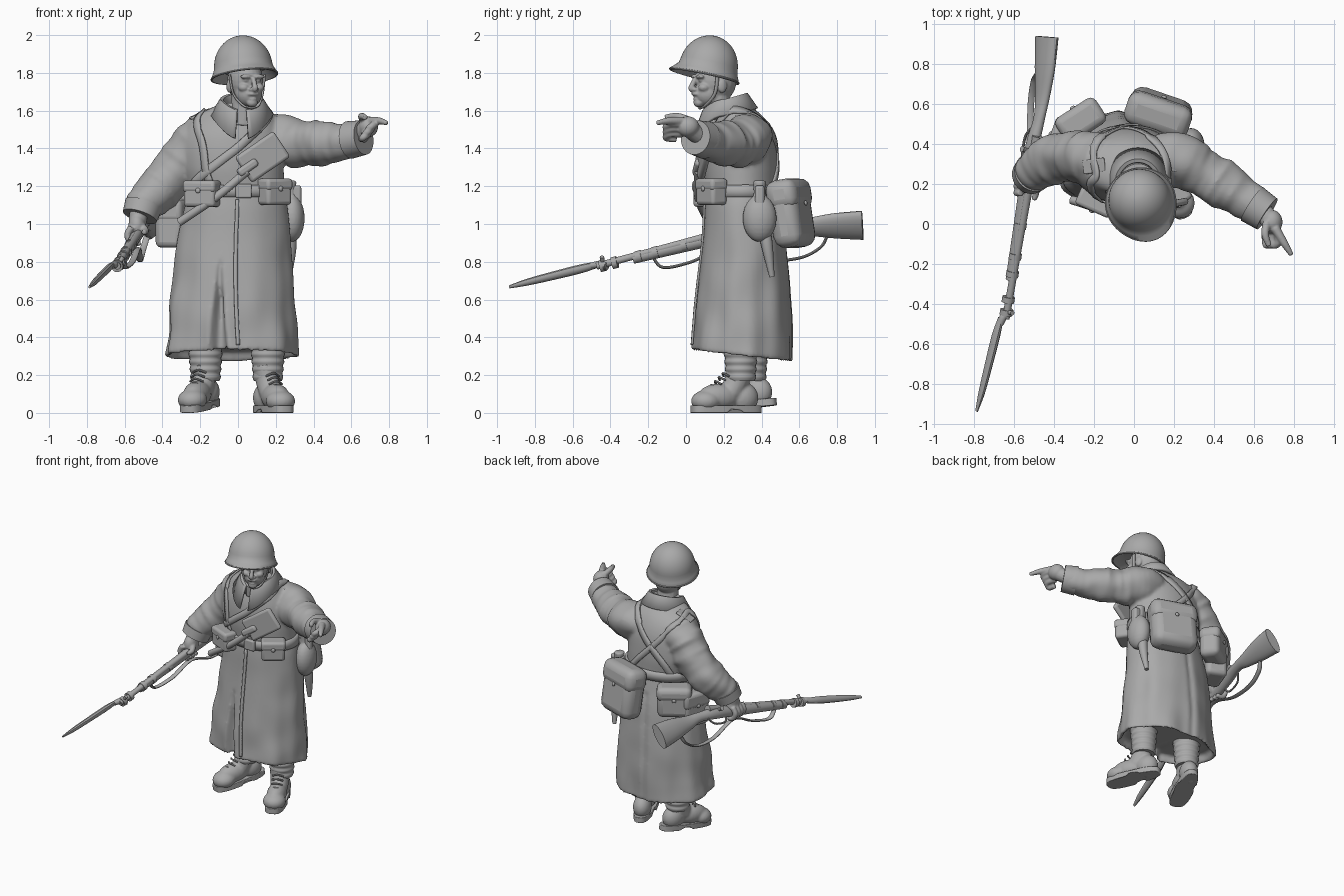
import bpy, bmesh
from math import sin, cos, pi, radians, exp
from mathutils import Vector, Matrix, noise

if "Cube" in bpy.data.objects:
    bpy.data.objects.remove(bpy.data.objects["Cube"])

grey = bpy.data.materials.new("plain grey")
grey.use_nodes = True
GREY = (0.4, 0.4, 0.4, 1)
grey.diffuse_color = GREY
grey.node_tree.nodes["Principled BSDF"].inputs["Base Color"].default_value = GREY


# ---------- helpers ----------
def finish(name, bm, voxel=0, relax=3, matrix=None, bevel=0):
    bmesh.ops.recalc_face_normals(bm, faces=bm.faces)
    if matrix:
        bm.transform(matrix)
    mesh = bpy.data.meshes.new(name)
    bm.to_mesh(mesh)
    bm.free()
    mesh.materials.append(grey)
    ob = bpy.data.objects.new(name, mesh)
    bpy.context.collection.objects.link(ob)
    bpy.ops.object.select_all(action='DESELECT')
    ob.select_set(True)
    bpy.context.view_layer.objects.active = ob
    bpy.ops.object.shade_smooth_by_angle(angle=radians(40))
    if bevel:
        m = ob.modifiers.new("rounding", 'BEVEL')
        m.width, m.segments = bevel, 3
    if voxel:
        m = ob.modifiers.new("fuse", 'REMESH')
        m.mode, m.voxel_size, m.use_smooth_shade = 'VOXEL', voxel, True
        m = ob.modifiers.new("relax", 'SMOOTH')
        m.iterations = relax
    return ob


def skin(bm, rings):
    rows = [[bm.verts.new(p) for p in r] for r in rings]
    n = len(rows[0])
    for a, b in zip(rows, rows[1:]):
        for i in range(n):
            bm.faces.new((a[i], a[(i + 1) % n], b[(i + 1) % n], b[i]))
    bm.faces.new(rows[0])
    bm.faces.new(rows[-1])


def spline(nodes, steps=6):
    pts = [Vector(n) for n in nodes]
    pts = [pts[0] * 2 - pts[1]] + pts + [pts[-1] * 2 - pts[-2]]
    out = []
    for a, b, c, d in zip(pts, pts[1:], pts[2:], pts[3:]):
        for k in range(steps):
            t = k / steps
            out.append((b * 2 + (c - a) * t + (a * 2 - b * 5 + c * 4 - d) * t * t
                        + (b * 3 - a - c * 3 + d) * t ** 3) / 2)
    return out + [pts[-2]]


def tube(bm, nodes, up=(0.1, 0.2, 1), sides=16, steps=6, rough=0):
    """Sweep through nodes (x, y, z, radius) or (x, y, z, half width, half height)."""
    path = spline(nodes, steps)
    rings = []
    for i, p in enumerate(path):
        c = Vector(p[:3])
        d = (Vector(path[min(i + 1, len(path) - 1)][:3]) - Vector(path[max(i - 1, 0)][:3])).normalized()
        s = d.cross(Vector(up)).normalized()
        u = s.cross(d)
        ring = []
        for k in range(sides):
            a = 2 * pi * k / sides
            off = s * p[3] * cos(a) + u * p[-1] * sin(a)
            if rough:
                q = c + off
                off *= 1 + rough * noise.noise(q * 9) + rough * noise.noise(q * 3 + d * (q.dot(d) * 14))
            ring.append(c + off)
        rings.append(ring)
    skin(bm, rings)


def one_tube(name, nodes, **kw):
    bm = bmesh.new()
    tube(bm, nodes, **kw)
    return finish(name, bm)


def ball(bm, c, r):
    bmesh.ops.create_uvsphere(bm, u_segments=24, v_segments=14, radius=1,
                              matrix=Matrix.Translation(c) @ Matrix.Diagonal((*r, 1)))


def place(c, z=0, y=0, x=0):
    return (Matrix.Translation(c) @ Matrix.Rotation(radians(z), 4, 'Z')
            @ Matrix.Rotation(radians(y), 4, 'Y') @ Matrix.Rotation(radians(x), 4, 'X'))


def box(name, matrix, size, bevel=0.02, c=(0, 0, 0)):
    bm = bmesh.new()
    bmesh.ops.create_cube(bm, size=1, matrix=Matrix.Translation(c) @ Matrix.Diagonal((*size, 1)))
    return finish(name, bm, matrix=matrix, bevel=bevel)


# ---------- greatcoat: stacked ovals (z, centre x, centre y, half width, half depth) ----------
OVALS = spline([(.31, -.03, .3, .35, .27), (.6, -.03, .305, .33, .25), (.9, -.02, .31, .3, .22),
                (1.08, -.01, .3, .275, .2), (1.17, -.01, .295, .255, .19), (1.3, -.03, .29, .27, .195),
                (1.45, -.03, .288, .265, .18), (1.56, -.02, .275, .215, .14), (1.64, .02, .22, .11, .1)], 10)


def body(angle, z):
    i = next((k for k in range(1, len(OVALS)) if OVALS[k][0] >= z), len(OVALS) - 1)
    a, b = OVALS[i - 1], OVALS[i]
    o = a.lerp(b, min(1, max(0, (z - a[0]) / (b[0] - a[0]))))
    return Vector((o[1] + o[3] * cos(angle), o[2] + o[4] * sin(angle), z))


def coat_point(angle, z):
    p = body(angle, z)
    drop = max(0, 1.12 - z)
    fold = drop * 0.028 * sin(7 * angle + 3 * z) + drop * 0.014 * sin(13 * angle - 2 * z)
    fold += 0.05 * noise.noise(p * 5) * (0.4 + drop)
    slit = max(0.001, (0.85 - z) * 0.24)
    fold -= 0.28 * exp(-((angle - radians(257)) / slit) ** 4) if z < 0.83 else 0
    fold -= 0.05 * exp(-((angle - radians(92)) / 0.06) ** 2) if z < 1.05 else 0
    p.z -= (p.y - .3) * .4 * max(0, .6 - z)
    c = Vector((-.02, .3, p.z))
    return c + (p - c) * (1 + fold)


bm = bmesh.new()
angles = [2 * pi * k / 180 for k in range(180)]
rings = [[coat_point(a, o[0]) for a in angles] for o in OVALS]
hem = Vector((-.02, .3, .31))
rings[:0] = [[hem + (p - hem) * s + Vector((0, 0, lift)) for p in rings[0]]
             for s, lift in ((.8, .045), (.88, .04), (.93, .0), (.975, -.012))]
skin(bm, rings)
tube(bm, [(-.13, .31, 1.48, .125), (-.22, .33, 1.42, .135), (-.32, .34, 1.29, .125), (-.42, .315, 1.18, .12),
          (-.49, .265, 1.11, .1), (-.52, .24, 1.05, .088)], up=(0, 1, .3), sides=40, rough=.11)
tube(bm, [(.08, .31, 1.47, .12), (.21, .32, 1.445, .13), (.35, .25, 1.425, .12), (.48, .17, 1.43, .11),
          (.6, .095, 1.445, .095), (.65, .06, 1.455, .088)], sides=40, rough=.11)
coat = finish("greatcoat", bm, voxel=.011, relax=4)
one_tube("right_cuff", [(-.5, .26, 1.1, .101), (-.52, .24, 1.04, .094)], up=(0, 1, .3), sides=32)
one_tube("left_cuff", [(.59, .1, 1.445, .1), (.665, .05, 1.458, .092)], sides=32)

# collar: turned-down sheet, open at the front, higher at the nape
bm = bmesh.new()
rows = []
for r, z, dip in ((.085, 1.56, .02), (.098, 1.655, .05), (.115, 1.66, .06), (.168, 1.58, .13)):
    row = []
    for k in range(41):
        a = radians(-78 + 336 * k / 40)
        front = max(0, -sin(a)) ** 2
        row.append(bm.verts.new((.02 + r * cos(a), .205 + r * 1.05 * sin(a), z - dip * front + .035 * max(0, sin(a)))))
    rows.append(row)
for a, b in zip(rows, rows[1:]):
    for i in range(40):
        bm.faces.new((a[i], a[i + 1], b[i + 1], b[i]))
finish("collar", bm).modifiers.new("thickness", 'SOLIDIFY').thickness = .018


# ---------- webbing laid over the coat ----------
def strap(name, nodes, width, thick=.012):
    path = spline(nodes, 12)
    pts = [body(radians(a), z) for a, z in path]
    bm = bmesh.new()
    last = None
    for i, p in enumerate(pts):
        d = pts[min(i + 1, len(pts) - 1)] - pts[max(i - 1, 0)]
        a = radians(path[i][0])
        n = Vector((cos(a), sin(a), .8 if path[i][1] > 1.5 else 0)).normalized()
        s = d.cross(n).normalized() * width / 2
        row = [bm.verts.new(p + n * .004 + s * t) for t in (-1, 0, 1)]
        if last:
            for k in (0, 1):
                bm.faces.new((last[k], last[k + 1], row[k + 1], row[k]))
        last = row
    ob = finish(name, bm)
    m = ob.modifiers.new("drape", 'SHRINKWRAP')
    m.target, m.wrap_mode, m.offset = coat, 'OUTSIDE', .004
    m = ob.modifiers.new("thickness", 'SOLIDIFY')
    m.thickness, m.offset = thick, 0


strap("waist_belt", [(a, 1.175) for a in range(-90, 271, 30)], .065, .022)
strap("chest_strap", [(-160, 1.18), (-120, 1.28), (-90, 1.38), (-58, 1.5), (-10, 1.6), (50, 1.55), (100, 1.35), (150, 1.1)], .045)
strap("shoulder_strap", [(240, 1.22), (232, 1.45), (190, 1.59), (130, 1.53), (90, 1.36), (50, 1.15)], .04)
strap("front_placket", [(-89, 1.13), (-88, .8), (-86, .5), (-85, .36)], .02)
box("belt_buckle", place((.03, .095, 1.175)), (.085, .03, .075), .008)
box("right_shoulder_board", place((-.2, .29, 1.582), z=8, y=-24), (.12, .07, .015), .006)
box("left_shoulder_board", place((.18, .3, 1.575), z=-10, y=20), (.12, .07, .015), .006)


# ---------- pouches and bags ----------
def bag(name, matrix, size, bevel):
    w, d, h = size
    box(name, matrix, size, bevel)
    box(name + "_flap", matrix, (w * 1.04, d * 1.06, h * .45), bevel * .9, (0, -d * .02, h * .28))
    bm = bmesh.new()
    ball(bm, (0, -d * .56, h * .12), (.014, .008, .014))
    finish(name + "_stud", bm, matrix=matrix)


bag("right_ammo_pouch", place((-.19, .115, 1.16), z=-24), (.18, .1, .14), .02)
bag("left_ammo_pouch", place((.195, .135, 1.17), z=35), (.16, .1, .14), .02)
bag("satchel", place((.125, .557, 1.055), z=161, x=-9), (.32, .16, .36), .06)
bag("side_bag", place((-.34, .42, 1.0), z=-110), (.2, .15, .25), .03)
bag("back_bag", place((-.265, .515, 1.06), z=213), (.23, .14, .22), .04)
bm = bmesh.new()
ball(bm, (.285, .39, 1.03), (.068, .09, .125))
tube(bm, [(.28, .39, 1.12, .035), (.275, .39, 1.17, .032), (.275, .39, 1.23, .036)], up=(0, 1, 0))
finish("water_flask", bm, voxel=.008)
box("flask_band", place((.285, .39, 1.11)), (.1, .05, .19), .015)
one_tube("knife_sheath", [(.27, .41, 1.0, .035), (.28, .43, .88, .03), (.27, .455, .72, .014)], up=(0, 1, 0))

# entrenching spade tucked in the belt
blade = place((.13, .09, 1.355), z=10, y=-34)
box("spade_blade", blade, (.25, .035, .165), .017)
box("spade_socket", blade, (.12, .05, .045), .015, (-.1, -.01, 0))
one_tube("spade_handle", [(.05, .065, 1.28, .022), (-.12, .065, 1.14, .022), (-.31, .12, 1.01, .022)])

# ---------- head and helmet ----------
head = place((.045, .14, 1.73), z=22)
bm = bmesh.new()
for c, r in (((0, .02, .03), (.092, .112, .12)), ((0, -.025, -.04), (.073, .078, .072)), ((0, -.08, -.088), (.03, .026, .024))):
    ball(bm, c, r)
ball(bm, (0, -.095, -.042), (.034, .022, .012))
ball(bm, (0, -.092, -.068), (.022, .016, .008))
for s in (-1, 1):
    ball(bm, (s * .042, -.066, -.008), (.03, .03, .024))
    ball(bm, (s * .036, -.085, .05), (.034, .02, .012))
    ball(bm, (s * .034, -.08, .03), (.016, .012, .009))
    ball(bm, (s * .09, .02, .0), (.014, .026, .036))
    ball(bm, (s * .016, -.104, -.018), (.012, .013, .01))
tube(bm, [(0, -.095, .045, .012), (0, -.113, .01, .014), (0, -.122, -.014, .015), (0, -.1, -.025, .01)], up=(1, 0, 0))
tube(bm, [(0, .02, -.04, .07), (0, .04, -.2, .08)], up=(0, 1, 0))
finish("head", bm, voxel=.006, relax=2, matrix=head)
for s in (-1, 1):
    one_tube("chin_strap", [(s * .1, -.01, .06, .006, .01), (s * .083, -.02, -.04, .006, .01),
                            (s * .045, -.055, -.1, .006, .01), (0, -.07, -.118, .006, .01)],
             up=(0, 1, .2)).matrix_world = head

pot = place((.03, .115, 1.81), z=24, x=-13)
turn = [2 * pi * k / 64 for k in range(64)]


def brim_ring(r, z):
    reach = max(0, (r - .155) / .019)
    return [Vector((r * cos(a), r * sin(a) * (1 + .18 * reach * max(0, -sin(a))), z)) for a in turn]


bm = bmesh.new()
skin(bm, [brim_ring(*p) for p in ((.13, .01), (.17, -.036), (.174, -.034), (.174, -.026), (.165, -.005), (.157, .015))]
     + [brim_ring(.155 * cos(t * pi / 24), .02 + .17 * sin(t * pi / 24)) for t in range(1, 12)])
tube(bm, [(*p, .006) for p in brim_ring(.173, -.031) + brim_ring(.173, -.031)[:1]], sides=8, steps=1)
finish("helmet", bm, matrix=pot)


# ---------- legs and boots ----------
def leg(side, x, y, matrix):
    bm = bmesh.new()
    tube(bm, [(x, y, .17 + .02 * k, .074 + .006 * (k % 2) + .0015 * k) for k in range(14)], up=(0, 1, 0), sides=24, steps=3)
    finish(side + "_leg_wrap", bm)
    bm = bmesh.new()
    for c, r in (((0, -.115, .062), (.078, .08, .058)), ((0, -.04, .085), (.066, .12, .07)), ((0, .1, .08), (.063, .08, .08))):
        ball(bm, c, r)
    tube(bm, [(0, .02, .1, .06), (0, .06, .17, .066), (0, .075, .245, .076)], up=(0, 1, 0))
    finish(side + "_boot", bm, voxel=.008, relax=4, matrix=matrix)
    bm = bmesh.new()
    rings = []
    for top in (0, 1):
        ring = []
        for a in turn:
            py = .198 * sin(a)
            wide = (.068 + .018 * sin(a) ** 2 if py < 0 else .065) * (abs(cos(a)) ** .7) * (1 if cos(a) > 0 else -1)
            ring.append(Vector((wide, py, .04 if top else (.018 if -.01 < py < .06 else 0))))
        rings.append(ring)
    skin(bm, rings)
    finish(side + "_sole", bm, matrix=matrix, bevel=.004)
    bm = bmesh.new()
    for k in range(5):
        py, z = -.085 + .022 * k, .135 + .021 * k
        tube(bm, [(-.038, py + .02, z - .004, .006), (0, py, z + .012, .006), (.038, py + .02, z - .004, .006)], sides=8)
    finish(side + "_laces", bm, matrix=matrix)


leg("left", .158, .29, place((.182, .213, 0), z=22))
leg("right", -.172, .345, place((-.196, .295, .02), z=-22, x=6))

# ---------- hands ----------
bm = bmesh.new()
ball(bm, (.69, .01, 1.515), (.052, .06, .055))
tube(bm, [(.64, .07, 1.465, .048), (.685, .01, 1.51, .048)])
tube(bm, [(.705, -.02, 1.545, .024), (.75, -.095, 1.545, .019), (.787, -.155, 1.535, .012)])
for k in range(3):
    x, z = .708 - .018 * k, 1.53 - .026 * k
    tube(bm, [(x, -.02, z, .021), (x + .015, -.085, z, .02), (x - .012, -.105, z - .022, .018), (x - .02, -.05, z - .03, .016)])
tube(bm, [(.665, .01, 1.55, .022), (.655, -.05, 1.57, .019), (.675, -.11, 1.565, .014)])
finish("left_hand", bm, voxel=.006, relax=2)
bm = bmesh.new()
ball(bm, (-.535, .215, .985), (.046, .06, .07))
tube(bm, [(-.525, .235, 1.06, .05), (-.535, .22, .98, .045)], up=(0, 1, 0))
for k in range(4):
    y = .255 - .033 * k
    tube(bm, [(-.565, y, .985, .018), (-.585, y, .94, .018), (-.56, y, .9, .017), (-.515, y, .9, .014)], up=(0, 1, 0))
tube(bm, [(-.51, .2, .99, .02), (-.49, .16, .965, .018), (-.5, .12, .955, .013)])
finish("right_hand", bm, voxel=.006, relax=2)

# ---------- rifle: rolled so its underside leans outward ----------
roll = (.55, -.1, .82)
muzzle, breech = Vector((-.635, -.44, .785)), Vector((-.505, .36, .985))


def along(t, drop=0):
    return muzzle.lerp(breech, t) - Vector(roll) * drop


one_tube("rifle_stock", [(*along(.2, .01), .026, .028), (*along(.6, .012), .029, .034), (*along(1, .015), .032, .04),
                         (-.475, .52, .99, .026, .034), (-.458, .63, .985, .028, .05), (-.445, .78, .99, .034, .076),
                         (-.435, .935, .993, .036, .09)], up=roll, sides=20)
one_tube("rifle_barrel", [(*along(-.04), .019), (*along(.5, -.01), .019), (*along(1.1, -.018), .026)], up=roll)
for t in (-.02, .06, .22, .33, .52):
    one_tube("barrel_band", [(*along(t, .006), .032), (*along(t + .035, .006), .032)], up=roll, steps=1)
one_tube("front_sight", [(*along(.0), .01), (*along(.0, -.05), .012)], up=(0, 1, 0), steps=1)
one_tube("bolt_handle", [(*along(1), .012), (-.54, .37, 1.01, .01), (-.56, .375, 1.025, .016)], steps=3)
one_tube("trigger_guard", [(*along(.92, .04), .007), (*along(.96, .085), .007), (*along(1.08, .09), .007),
                           (*along(1.14, .05), .007)], up=(1, 0, 0), sides=8)
one_tube("bayonet_socket", [(-.62, -.42, .775, .022), (-.65, -.46, .785, .02), (-.668, -.5, .78, .016)], up=roll)
one_tube("bayonet_blade", [(-.665, -.47, .785, .012, .018), (-.69, -.56, .762, .019, .025), (-.725, -.7, .727, .018, .024),
                           (-.76, -.84, .692, .015, .019), (-.786, -.935, .667, .006, .009)], up=roll, sides=10)
one_tube("rifle_sling", [(-.48, .75, .94, .008, .017), (-.5, .71, .875, .008, .017), (-.515, .6, .82, .008, .017),
                         (-.52, .42, .81, .008, .017), (-.53, .2, .87, .008, .017), (-.56, .03, .8, .008, .017),
                         (-.6, -.12, .77, .008, .017), (*along(.32, .02), .008, .017)], up=(1, 0, 0), sides=10)
